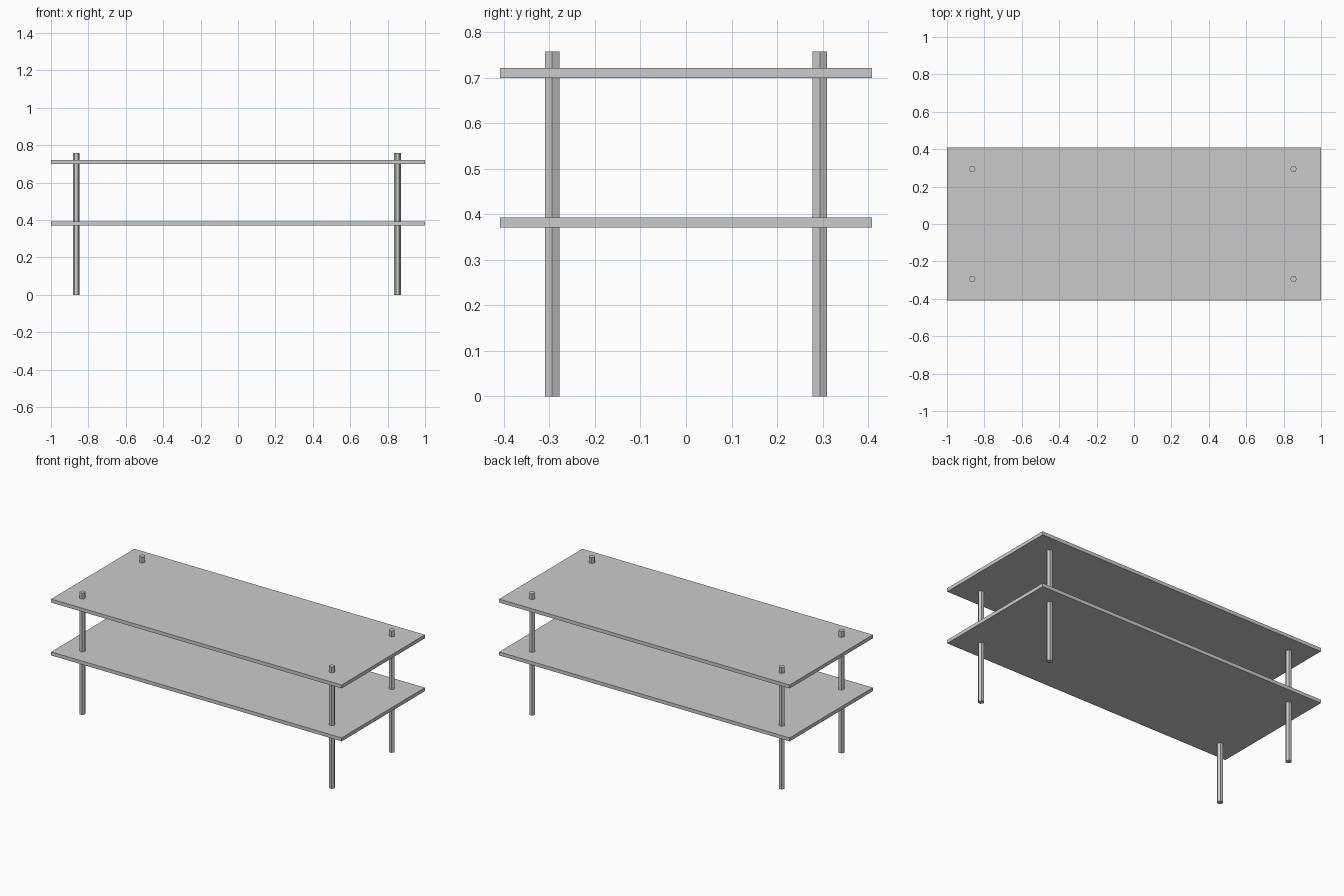
import bpy

if "Cube" in bpy.data.objects:
    bpy.data.objects.remove(bpy.data.objects["Cube"], do_unlink=True)

# Single plain grey finish
grey = bpy.data.materials.new("plain grey")
grey.use_nodes = True
colour = (0.6, 0.6, 0.6, 1)
grey.diffuse_color = colour
grey.node_tree.nodes["Principled BSDF"].inputs["Base Color"].default_value = colour


def finish(name):
    ob = bpy.context.object
    ob.name = name
    ob.data.materials.append(grey)
    return ob


def shelf(name, bottom, top):
    bpy.ops.mesh.primitive_cube_add(size=1, location=(0, 0, (bottom + top) / 2))
    ob = finish(name)
    ob.scale = (2, 0.818, top - bottom)
    bpy.ops.object.transform_apply(location=False, rotation=False, scale=True)


def leg(name, x, y, height=0.758):
    # Hexagonal rod with a corner pointing along x
    bpy.ops.mesh.primitive_cylinder_add(
        vertices=6, radius=0.018, depth=height, location=(x, y, height / 2))
    ob = finish(name)
    ob.rotation_euler.z = 1.5707963
    bpy.ops.object.transform_apply(location=False, rotation=True, scale=False)


# Two thin boards
shelf("lower_shelf", 0.371, 0.393)
shelf("upper_shelf", 0.700, 0.722)

# Four legs passing through both boards
for side, x in (("right", -0.865), ("left", 0.853)):
    for end, y in (("front", -0.294), ("back", 0.294)):
        leg(f"{end}_{side}_leg", x, y)
